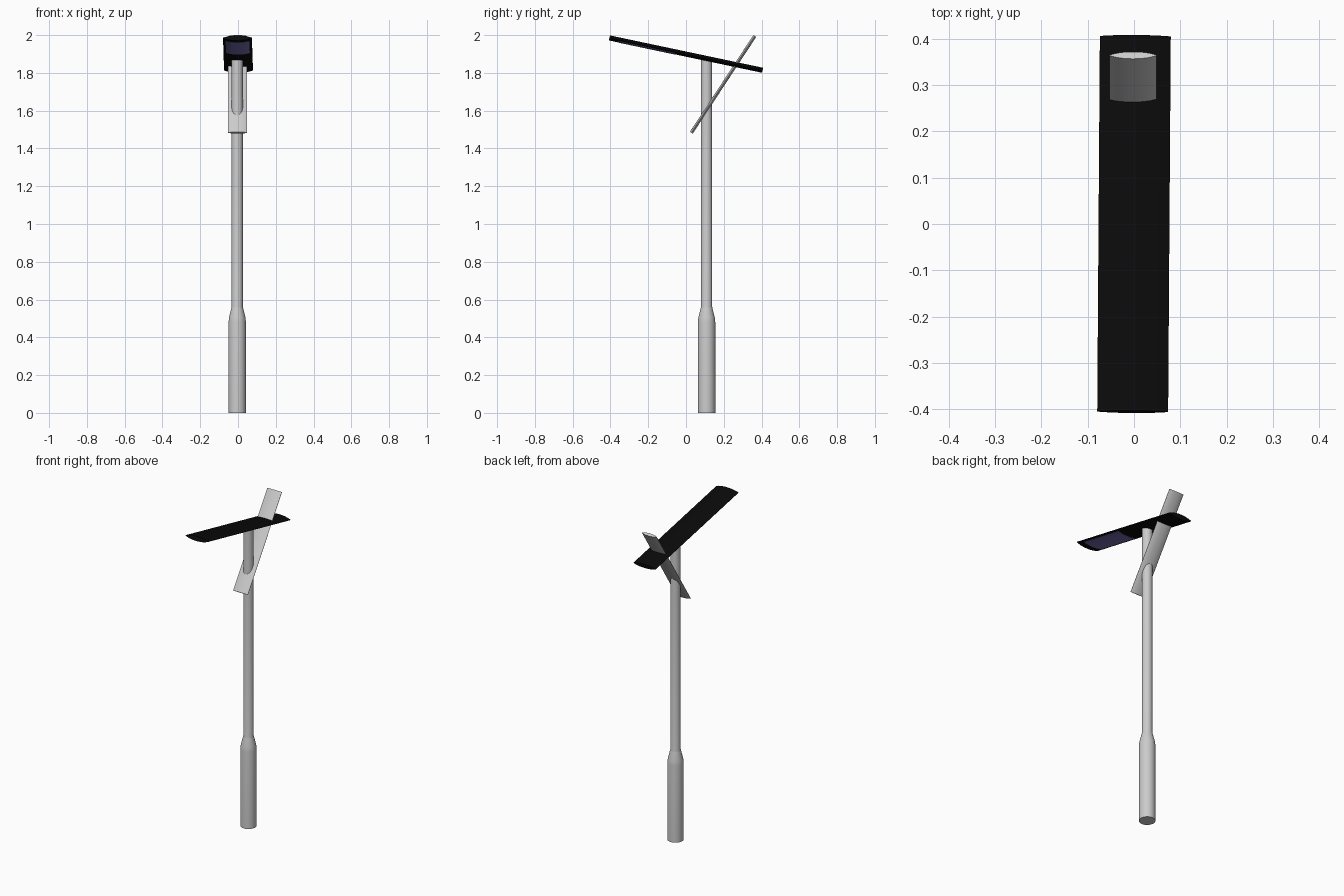
import bpy, bmesh, math
from mathutils import Vector, Matrix

if "Cube" in bpy.data.objects:
    bpy.data.objects.remove(bpy.data.objects["Cube"])


def material(name, rgb):
    m = bpy.data.materials.new(name)
    m.diffuse_color = (*rgb, 1)
    m.use_nodes = True
    m.node_tree.nodes["Principled BSDF"].inputs["Base Color"].default_value = m.diffuse_color
    return m


def finish(name, bm, mat=None):
    bmesh.ops.recalc_face_normals(bm, faces=bm.faces)
    mesh = bpy.data.meshes.new(name)
    bm.to_mesh(mesh)
    bm.free()
    obj = bpy.data.objects.new(name, mesh)
    bpy.context.collection.objects.link(obj)
    if mat:
        mesh.materials.append(mat)
    bpy.ops.object.select_all(action='DESELECT')
    obj.select_set(True)
    bpy.context.view_layer.objects.active = obj
    bpy.ops.object.shade_smooth_by_angle(angle=math.radians(30))
    return obj


def slab(name, section, start, end, turn=0, mat=None):
    """Extrude a closed (x, z) section along the line start-end in the yz plane."""
    a, b = Vector((0, *start)), Vector((0, *end))
    length, d = (b - a).length, b - a
    bm = bmesh.new()
    face = bm.faces.new([bm.verts.new((x, -length / 2, z)) for x, z in section])
    ext = bmesh.ops.extrude_face_region(bm, geom=[face])
    verts = [v for v in ext['geom'] if isinstance(v, bmesh.types.BMVert)]
    bmesh.ops.translate(bm, verts=verts, vec=(0, length, 0))
    bm.transform(Matrix.Translation((a + b) / 2)
                 @ Matrix.Rotation(turn, 4, 'Z')
                 @ Matrix.Rotation(math.atan2(d.z, d.y), 4, 'X'))
    return finish(name, bm, mat)


def bulge(x, width, thick):
    """Half thickness of the lens section at x (rounded like a flat ellipse)."""
    return 0.0008 + (thick / 2 - 0.0008) * (1 - abs(2 * x / width) ** 2.3)


def lens(width, thick, cx=0, n=20):
    xs = [width * (i / n - 0.5) for i in range(n + 1)]
    return ([(cx + x, bulge(x, width, thick)) for x in xs]
            + [(cx + x, -bulge(x, width, thick)) for x in reversed(xs)])


black = material("black", (0.003, 0.003, 0.003))
blue = material("dark_blue", (0.19, 0.16, 0.46))
grey = material("pole_grey", (0.57, 0.57, 0.57))

# Pole: wide foot, tapered shoulder, slim shaft
SIDES = 32
profile = [(0.046, 0), (0.046, 0.48), (0.0435, 0.505), (0.031, 0.555), (0.0295, 0.562), (0.0295, 1.873)]
bm = bmesh.new()
rings = [[bm.verts.new((-0.004 + r * math.cos(2 * math.pi * i / SIDES),
                        0.109 + r * math.sin(2 * math.pi * i / SIDES), z))
          for i in range(SIDES)] for r, z in profile]
for lo, hi in zip(rings, rings[1:]):
    for i in range(SIDES):
        j = (i + 1) % SIDES
        bm.faces.new((lo[i], lo[j], hi[j], hi[i]))
bm.faces.new(rings[0])
bm.faces.new(rings[-1])
finish("pole", bm, grey)

# Lamp head: long, gently tilted lens-shaped blade
W, T = 0.153, 0.027
TURN = math.radians(-0.4)
p0, p1 = Vector((-0.405, 1.985)), Vector((0.405, 1.814))
head = slab("lamp_head", lens(W, T), p0, p1, TURN, black)

# Light panel: thin skin that follows the underside of the head
xs = [0.126 * (i / 12 - 0.5) for i in range(13)]
skin = ([(x, -bulge(x, W, T) + 0.001) for x in xs]
        + [(x, -bulge(x, W, T) - 0.0012) for x in reversed(xs)])
light = slab("light_panel", skin, p0.lerp(p1, 0.06), p0.lerp(p1, 0.43), TURN, blue)
light.location.x = -0.0015

# Steep support blade crossing the pole and the head
slab("tilted_blade", lens(0.101, 0.018, -0.002), (0.028, 1.483), (0.364, 1.995))
